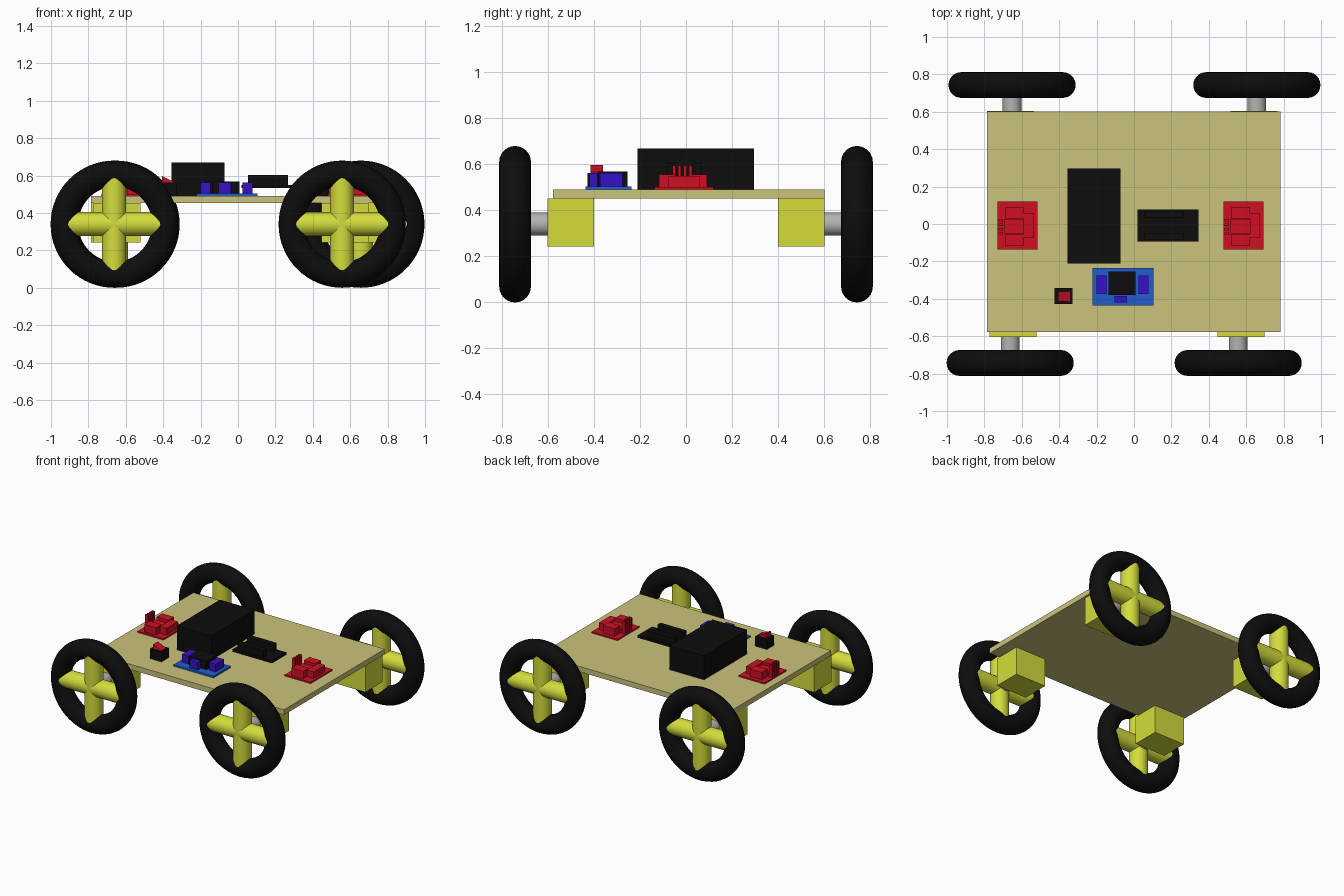
import bpy, bmesh
from math import pi, radians
from mathutils import Matrix, Vector

cube = bpy.data.objects.get("Cube")
if cube:
    bpy.data.objects.remove(cube, do_unlink=True)


def material(name, rgb):
    m = bpy.data.materials.new(name)
    m.use_nodes = True
    m.diffuse_color = (*rgb, 1)
    m.node_tree.nodes["Principled BSDF"].inputs["Base Color"].default_value = (*rgb, 1)
    return m


TAN = material("tan board", (0.60, 0.55, 0.20))
YELLOW = material("yellow plastic", (0.66, 0.72, 0.045))
BLACK = material("black", (0.004, 0.004, 0.004))
RED = material("red", (0.62, 0.005, 0.018))
BLUE = material("blue board", (0.017, 0.11, 0.62))
INDIGO = material("indigo", (0.04, 0.005, 0.60))
GREY = material("grey metal", (0.45, 0.45, 0.45))


def finish(obj, name, mat, smooth=False):
    obj.name = name
    obj.data.materials.append(mat)
    if smooth:
        bpy.ops.object.select_all(action="DESELECT")
        obj.select_set(True)
        bpy.context.view_layer.objects.active = obj
        bpy.ops.object.shade_smooth_by_angle(angle=radians(35))
    return obj


def box(name, mat, xs, ys, zs):
    """Box between pairs of limits on each axis."""
    bm = bmesh.new()
    bmesh.ops.create_cube(bm, size=1)
    lo, hi = (Vector(p) for p in zip(xs, ys, zs))
    for v in bm.verts:
        v.co = [(a + b) / 2 + c * (b - a) for a, b, c in zip(lo, hi, v.co)]
    mesh = bpy.data.meshes.new(name)
    bm.to_mesh(mesh)
    bm.free()
    obj = bpy.data.objects.new(name, mesh)
    bpy.context.collection.objects.link(obj)
    return finish(obj, name, mat)


def rod(name, mat, radius, start, end):
    """Cylinder between two points."""
    a, b = Vector(start), Vector(end)
    turn = (b - a).to_track_quat("Z", "Y").to_euler()
    bpy.ops.mesh.primitive_cylinder_add(vertices=32, radius=radius, depth=(b - a).length,
                                        location=(a + b) / 2, rotation=turn)
    return finish(bpy.context.object, name, mat, True)


# Chassis
BOARD_TOP = 0.491
AXLE_Z = 0.34
box("chassis_board", TAN, (-0.787, 0.783), (-0.578, 0.602), (0.452, BOARD_TOP))


# Wheels, axles and motors
def wheel_unit(label, x, side, motor_x):
    y = side * 0.743
    bpy.ops.mesh.primitive_torus_add(location=(x, y, AXLE_Z), rotation=(pi / 2, 0, 0),
                                     major_segments=64, minor_segments=24,
                                     major_radius=0.271, minor_radius=0.069)
    finish(bpy.context.object, label + "_tire", BLACK, True)
    reach = 0.265
    rod(label + "_spoke_across", YELLOW, 0.064, (x - reach, y, AXLE_Z), (x + reach, y, AXLE_Z))
    rod(label + "_spoke_upright", YELLOW, 0.064, (x, y, AXLE_Z - reach), (x, y, AXLE_Z + reach))
    rod(label + "_axle", GREY, 0.05, (x, side * 0.59, AXLE_Z), (x, side * 0.73, AXLE_Z))
    box(label + "_motor", YELLOW, (motor_x - 0.126, motor_x + 0.126),
        sorted((side * 0.4, side * 0.603)), (0.243, 0.452))


wheel_unit("front_right", -0.662, -1, -0.647)
wheel_unit("front_left", 0.557, -1, 0.572)
wheel_unit("back_right", -0.652, 1, -0.661)
wheel_unit("back_left", 0.657, 1, 0.641)

# Battery
box("battery", BLACK, (-0.356, -0.072), (-0.21, 0.296), (BOARD_TOP, 0.67))

# Controller board with two header strips
box("controller_board", BLACK, (0.019, 0.345), (-0.094, 0.077), (0.533, 0.55))
for label, y in (("front", -0.065), ("back", 0.05)):
    box(label + "_header", BLACK, (0.053, 0.268), (y - 0.018, y + 0.018), (0.548, 0.604))


# Motor drivers
def driver(label, x):
    def part(name, xs, ys, top):
        box(label + "_driver_" + name, RED, (x + xs[0], x + xs[1]), ys, (BOARD_TOP, top))

    part("board", (0, 0.213), (-0.136, 0.12), 0.501)
    part("front_terminal", (0.043, 0.14), (-0.118, -0.053), 0.557)
    part("back_terminal", (0.043, 0.14), (0.027, 0.092), 0.557)
    part("chip", (0.035, 0.14), (-0.05, 0.024), 0.535)
    part("side_terminal", (0.14, 0.195), (-0.075, 0.06), 0.55)
    for i in range(4):
        y = -0.052 + i * 0.024
        part("fin_%d" % (i + 1), (0.006, 0.03), (y - 0.006, y + 0.006), 0.596)


driver("right", -0.73)
driver("left", 0.479)

# Sensor board
box("sensor_board", BLUE, (-0.222, 0.104), (-0.437, -0.236), (BOARD_TOP, 0.504))
box("sensor_chip", BLACK, (-0.136, 0.008), (-0.38, -0.255), (0.504, 0.569))
for label, x in (("right", -0.173), ("left", 0.051)):
    box(label + "_connector", INDIGO, (x - 0.027, x + 0.027), (-0.374, -0.276), (0.504, 0.562))
box("front_connector", INDIGO, (-0.104, -0.038), (-0.42, -0.385), (0.504, 0.562))

# Rocker switch, its red top sloping down to one side
box("switch_body", BLACK, (-0.425, -0.329), (-0.428, -0.342), (BOARD_TOP, 0.563))
rocker = box("switch_rocker", RED, (-0.406, -0.341), (-0.415, -0.36), (0.555, 0.597))
for v in rocker.data.vertices:
    if v.co.z > 0.59 and v.co.x > -0.36:
        v.co.z = 0.566
